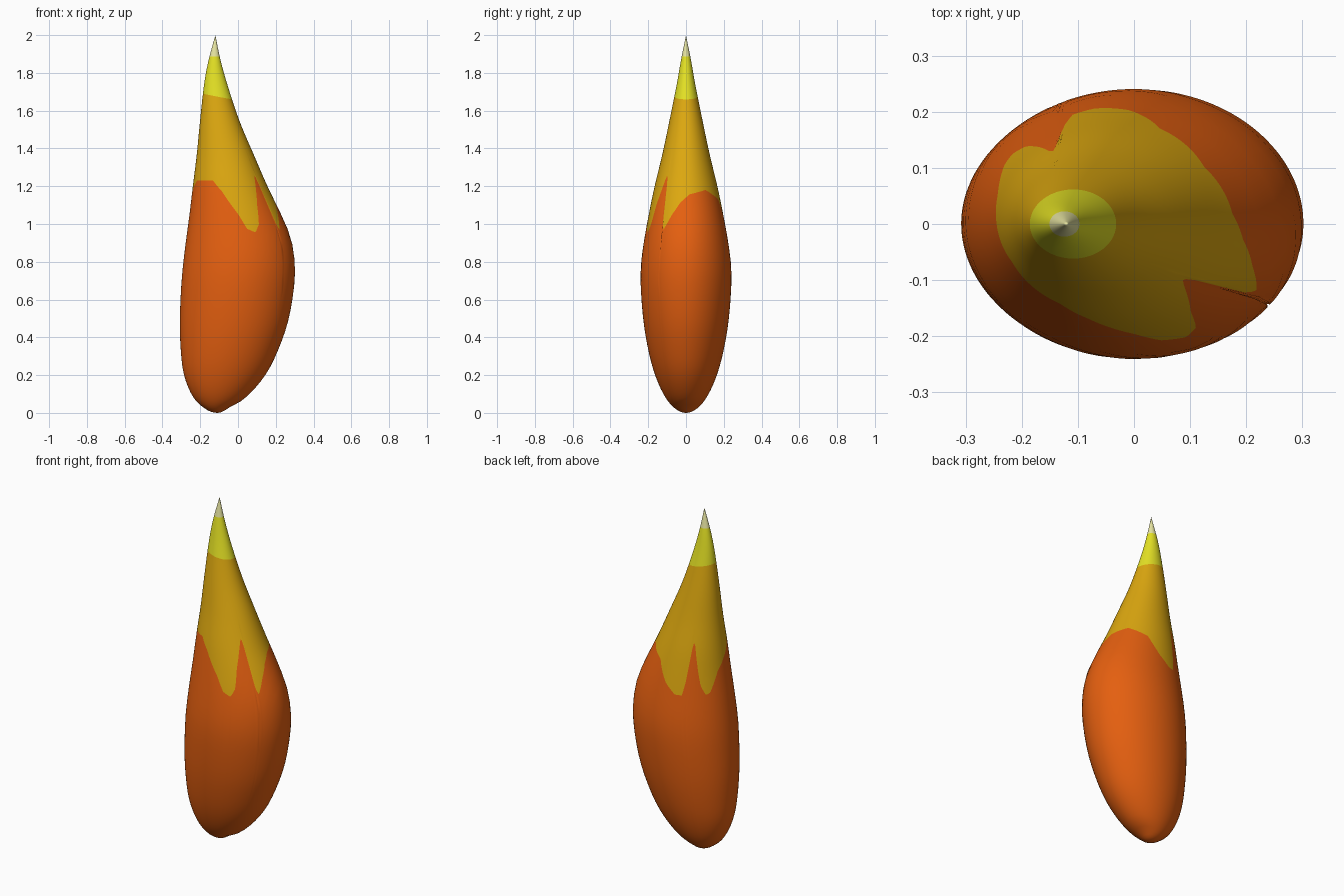
import bpy, bmesh, math

if "Cube" in bpy.data.objects:
    bpy.data.objects.remove(bpy.data.objects["Cube"])

# Profile: height, left x, right x, half depth in y
PROFILE = [
    (0, -.11, -.11, 0), (.03, -.185, -.045, .066), (.055, -.215, .005, .09),
    (.12, -.257, .08, .13), (.22, -.29, .157, .17), (.335, -.303, .213, .20),
    (.485, -.308, .265, .225), (.68, -.30, .298, .24), (.80, -.289, .30, .237),
    (.93, -.273, .278, .219), (1.055, -.256, .226, .196), (1.2, -.239, .156, .166),
    (1.37, -.218, .082, .125), (1.545, -.201, .008, .088), (1.75, -.178, -.06, .047),
    (1.87, -.155, -.093, .026), (2, -.12, -.12, 0)]

# Wavy edge between orange and amber: angle in degrees, height
WAVE = [(-180, 1.15), (-155, 1.23), (-117, 1.23), (-103, 1.17), (-86, 1.05), (-79, .975),
        (-70, .955), (-63, 1.0), (-57, 1.10), (-50, 1.17), (-43, 1.24), (-40, 1.26),
        (-38, 1.22), (-36.5, 1.0), (-34, .97), (-22, 1.05), (-9, 1.115), (6, 1.157),
        (37, 1.18), (70, 1.13), (90, 1.02), (105, .965), (114, .965), (117, 1.05),
        (119, 1.22), (121, 1.26), (124, 1.24), (130, 1.14), (137, 1.02), (144, .97),
        (150, .98), (164, 1.09), (180, 1.15)]

COLOURS = [("orange", (.78, .115, .005)), ("amber", (.72, .39, .005)),
           ("yellow", (.78, .76, .018)), ("pale_yellow", (.80, .78, .36))]
COLUMNS = 256
ROWS = [26, 16, 8, 6]   # rows in each colour band


def shape(z):
    """Smoothly interpolated left, right and depth at a height."""
    u = math.sqrt(z)
    us = [math.sqrt(p[0]) for p in PROFILE]
    last = len(us) - 1
    i = max(k for k in range(last) if us[k] <= u + 1e-9)
    h = us[i + 1] - us[i]
    t = (u - us[i]) / h

    def slope(k, c):
        a, b = max(k - 1, 0), min(k + 1, last)
        return (PROFILE[b][c] - PROFILE[a][c]) / (us[b] - us[a])

    out = []
    for c in (1, 2, 3):
        p, q = PROFILE[i][c], PROFILE[i + 1][c]
        out.append((2*t**3 - 3*t*t + 1) * p + (t**3 - 2*t*t + t) * h * slope(i, c)
                   + (3*t*t - 2*t**3) * q + (t**3 - t*t) * h * slope(i + 1, c))
    return out


def wave(deg):
    """Height of the orange edge at an angle."""
    for (a, p), (b, q) in zip(WAVE, WAVE[1:]):
        if a <= deg <= b:
            return p + (q - p) * (deg - a) / (b - a)


# Flame body: rows follow the colour edges so each band ends on an edge loop
bm = bmesh.new()
bottom, top = bm.verts.new((-.11, 0, 0)), bm.verts.new((-.12, 0, 2))
bands = [k for k, n in enumerate(ROWS) for _ in range(n)]
columns = []
for j in range(COLUMNS):
    deg = -180 + 360 * j / COLUMNS
    co, si = math.cos(math.radians(deg)), math.sin(math.radians(deg))
    edges = [0, wave(deg), 1.675 - .015 * co, 1.888, 2]
    column = [bottom]
    for k, n in enumerate(ROWS):
        lo, hi = math.sqrt(edges[k]), math.sqrt(edges[k + 1])
        for r in range(1, n + 1):
            if k == 3 and r == n:
                column.append(top)
                break
            z = (lo + (hi - lo) * r / n) ** 2
            left, right, depth = shape(z)
            column.append(bm.verts.new(((left + right) / 2 + (right - left) / 2 * co,
                                        depth * si, z)))
    columns.append(column)
for j in range(COLUMNS):
    a, b = columns[j], columns[(j + 1) % COLUMNS]
    for r, band in enumerate(bands):
        corners = list(dict.fromkeys((a[r], b[r], b[r + 1], a[r + 1])))
        face = bm.faces.new(corners)
        face.material_index = band
        face.smooth = True
bmesh.ops.recalc_face_normals(bm, faces=bm.faces)

mesh = bpy.data.meshes.new("flame")
bm.to_mesh(mesh)
bm.free()
for name, rgb in COLOURS:
    material = bpy.data.materials.new(name)
    material.diffuse_color = (*rgb, 1)
    material.use_nodes = True
    material.node_tree.nodes["Principled BSDF"].inputs["Base Color"].default_value = material.diffuse_color
    mesh.materials.append(material)
bpy.context.collection.objects.link(bpy.data.objects.new("flame", mesh))
